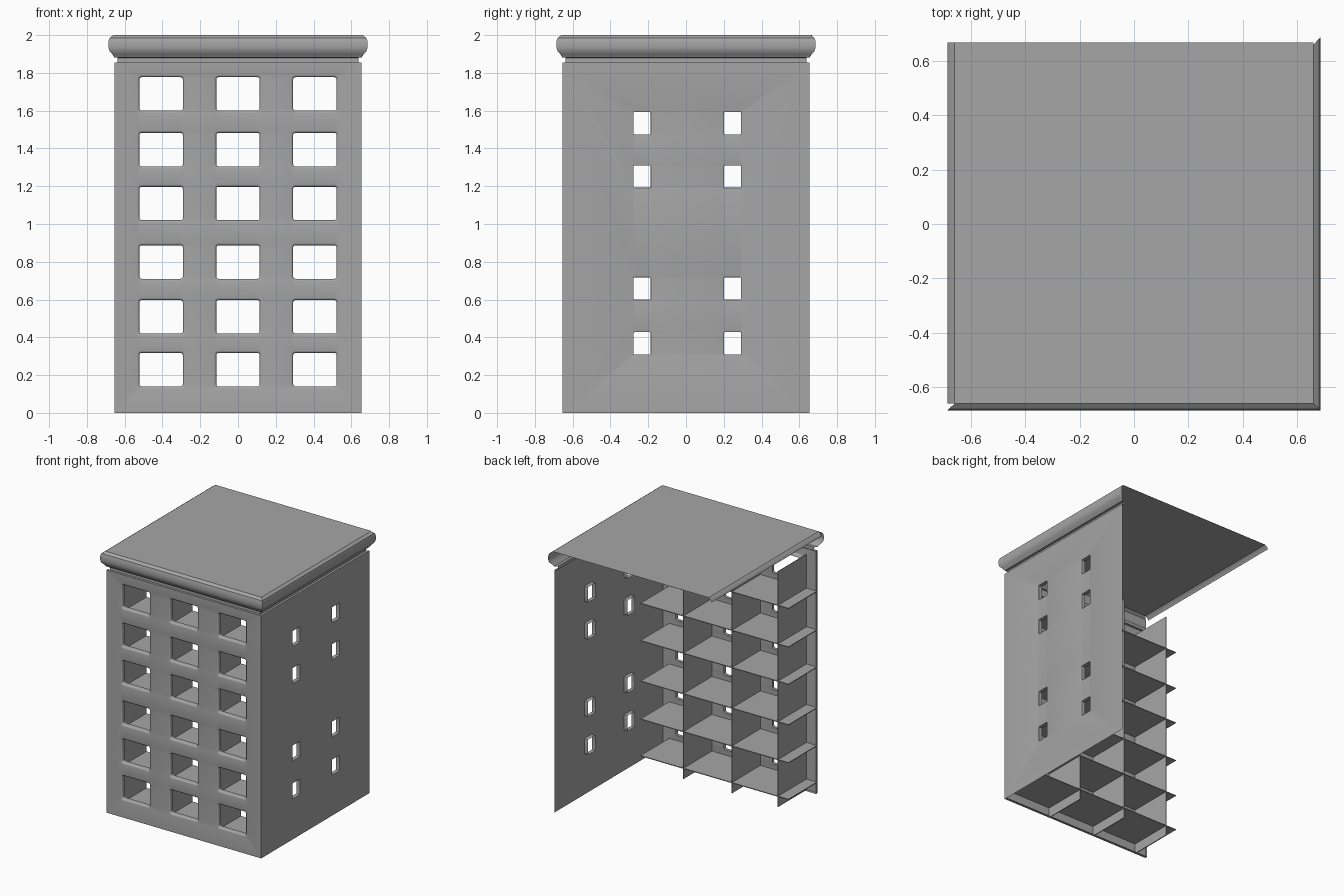
import bpy, bmesh, math
from mathutils import Vector

cube = bpy.data.objects.get("Cube")
if cube:
    bpy.data.objects.remove(cube, do_unlink=True)

# Single plain grey
grey = bpy.data.materials.new("plain_grey")
grey.use_nodes = True
colour = (0.38, 0.38, 0.38, 1)
grey.diffuse_color = colour
grey.node_tree.nodes["Principled BSDF"].inputs["Base Color"].default_value = colour

HALF = 0.655        # half width of the walls
WALL_TOP = 1.855
ROOF = 2.0
FRONT = -HALF


def finish(name, bm, smooth=False):
    mesh = bpy.data.meshes.new(name)
    bm.to_mesh(mesh)
    bm.free()
    mesh.materials.append(grey)
    obj = bpy.data.objects.new(name, mesh)
    bpy.context.collection.objects.link(obj)
    if smooth:
        bpy.ops.object.select_all(action='DESELECT')
        obj.select_set(True)
        bpy.context.view_layer.objects.active = obj
        bpy.ops.object.shade_smooth_by_angle(angle=math.radians(35))
    return obj


def box(name, low, high):
    bm = bmesh.new()
    bmesh.ops.create_cube(bm, size=1)
    low, high = Vector(low), Vector(high)
    for v in bm.verts:
        v.co = (low + high) / 2 + Vector(a * b for a, b in zip(v.co, high - low))
    return finish(name, bm)


def rounded_rect(u0, u1, z0, z1, r, steps=4):
    points = []
    corners = ((u1 - r, z1 - r), (u0 + r, z1 - r), (u0 + r, z0 + r), (u1 - r, z0 + r))
    for i, (cu, cz) in enumerate(corners):
        for k in range(steps + 1):
            a = math.pi / 2 * (i + k / steps)
            points.append((cu + r * math.cos(a), cz + r * math.sin(a)))
    return points


def wall(name, windows, place, outward, bevel, radius, depth, rim):
    """Sheet with window holes; reveals run inward behind a soft bevel."""
    bm = bmesh.new()

    def ring(points, d):
        return [bm.verts.new(place(u, z, d)) for u, z in points]

    def edges(verts):
        return [bm.edges.new((a, b)) for a, b in zip(verts, verts[1:] + verts[:1])]

    def bridge(a, b):
        n = len(a)
        for i in range(n):
            j = (i + 1) % n
            bm.faces.new((a[i], a[j], b[j], b[i]))

    border = [(-HALF, 0), (HALF, 0), (HALF, WALL_TOP), (-HALF, WALL_TOP)]
    outer = ring(border, 0)
    loops = edges(outer)
    holes = []
    for u0, u1, z0, z1 in windows:
        grown = rounded_rect(u0 - bevel, u1 + bevel, z0 - bevel, z1 + bevel, radius + bevel)
        hole = ring(grown, 0)
        loops += edges(hole)
        holes.append((hole, (u0, u1, z0, z1)))
    bmesh.ops.triangle_fill(bm, edges=loops, use_beauty=True, normal=outward)
    for hole, (u0, u1, z0, z1) in holes:
        last = hole
        for t in (0.3, 0.7, 1.0):
            # quarter-round from the wall face into the opening
            g = bevel * (1 - math.sin(t * math.pi / 2))
            d = bevel * (1 - math.cos(t * math.pi / 2))
            new = ring(rounded_rect(u0 - g, u1 + g, z0 - g, z1 + g, radius + g), d)
            bridge(last, new)
            last = new
        bridge(last, ring(rounded_rect(u0, u1, z0, z1, radius), depth))
    if rim:
        bridge(outer, ring(border, rim))
    bmesh.ops.recalc_face_normals(bm, faces=bm.faces)
    biggest = max(bm.faces, key=lambda f: f.calc_area())
    if biggest.normal.dot(Vector(outward)) < 0:
        bmesh.ops.reverse_faces(bm, faces=bm.faces)
    return finish(name, bm, smooth=True)


# Front wall: three columns of six windows
sills = (0.14, 0.42, 0.71, 1.02, 1.305, 1.6)
front_windows = [(c - 0.115, c + 0.115, s, s + 0.177)
                 for c in (-0.407, 0, 0.407) for s in sills]
wall("front_wall", front_windows, lambda u, z, d: (u, FRONT + d, z),
     (0, -1, 0), 0.012, 0.012, 0.035, 0.02)

# Left wall: two columns of four small windows
side_windows = [(c - 0.045, c + 0.045, s, s + 0.117)
                for c in (-0.232, 0.246) for s in (0.31, 0.6, 1.192, 1.475)]
wall("side_wall", side_windows, lambda u, z, d: (HALF - d, u, z),
     (1, 0, 0), 0.003, 0.004, 0.03, 0)

# Floors and partitions behind the front wall
BACK = -0.31
for i, sill in enumerate(sills):
    z = sill - 0.06
    box(f"floor_{i + 1}", (-0.65, FRONT + 0.003, z - 0.003), (0.60, BACK, z + 0.003))
for i, x in enumerate((-0.56, -0.17, 0.24)):
    box(f"partition_{i + 1}", (x - 0.003, FRONT + 0.003, 0), (x + 0.003, BACK, 1.8))

# Cornice: moulding profile swept round the front and one side, mitred
profile = [(HALF, WALL_TOP), (0.638, WALL_TOP), (0.638, 1.88), (0.655, 1.882),
           (0.665, 1.898), (0.68, 1.915), (0.686, 1.935), (0.686, 1.965),
           (0.68, 1.985), (0.66, ROOF)]
bm = bmesh.new()
rows = [[bm.verts.new((sx * r, sy * r, z)) for sx, sy in ((-1, -1), (1, -1), (1, 1))]
        for r, z in profile]
for low, high in zip(rows, rows[1:]):
    for k in range(2):
        bm.faces.new((low[k], low[k + 1], high[k + 1], high[k]))
finish("cornice", bm, smooth=True)

# Roof sheet with a narrow turned-down lip on the open side
bm = bmesh.new()
lines = [[bm.verts.new((x, y, z)) for y in (-0.66, 0.668)]
         for x, z in ((-0.686, 1.97), (-0.68, 1.985), (-0.66, ROOF), (0.66, ROOF))]
for a, b in zip(lines, lines[1:]):
    bm.faces.new((a[0], b[0], b[1], a[1]))
finish("roof", bm, smooth=True)
